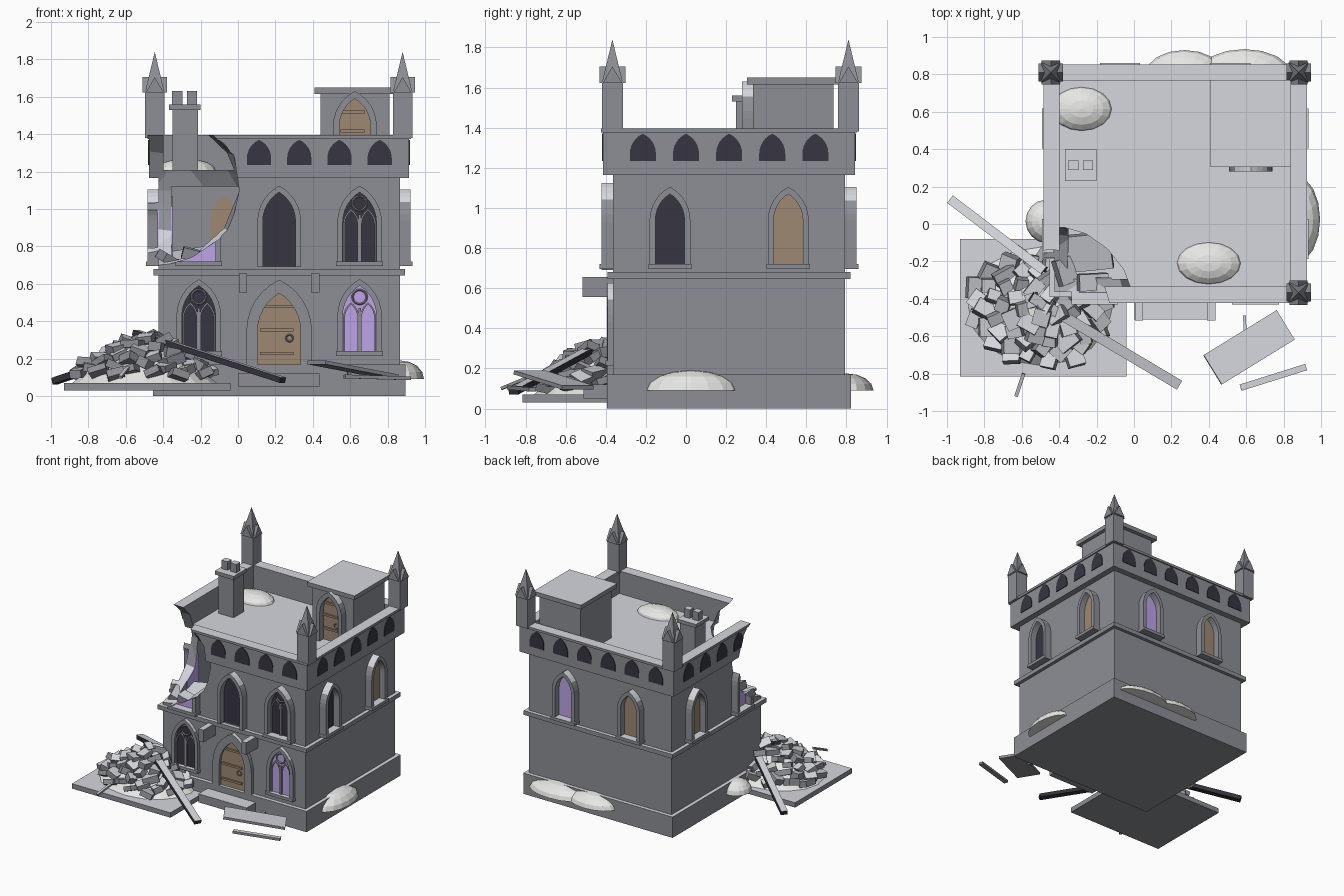
import bpy, bmesh, math, random
from mathutils import Vector, Matrix, Euler

random.seed(7)
cube = bpy.data.objects.get("Cube")
if cube:
    bpy.data.objects.remove(cube, do_unlink=True)


def material(name, r, g, b):
    m = bpy.data.materials.new(name)
    m.use_nodes = True
    m.diffuse_color = (r, g, b, 1)
    m.node_tree.nodes["Principled BSDF"].inputs["Base Color"].default_value = (r, g, b, 1)
    return m


STONE = material("grey stone", .27, .275, .305)
FROST = material("frosted stone", .67, .68, .73)
SNOW = material("snow", .8, .8, .79)
DARK = material("dark glass", .037, .036, .054)
VIOLET = material("violet glass", .54, .4, .85)
WOOD = material("brown wood", .34, .25, .17)
CHAR = material("charred wood", .035, .032, .045)

CENTRE = Vector((.22, .215, 0))
HALF = (.578, .645, .578, .645)   # wall distance: front, right, back, left
FRONT, RIGHT, BACK, LEFT = range(4)


def frost_tops(me, sign=1):
    # upward faces are pale with frost; a cutter leaves faces turned the other way
    me.materials.append(FROST)
    for f in me.polygons:
        f.material_index = int(f.normal.z * sign > .55)


def finish(name, bm, mat, cutters=()):
    bmesh.ops.recalc_face_normals(bm, faces=bm.faces)
    me = bpy.data.meshes.new(name)
    bm.to_mesh(me)
    bm.free()
    ob = bpy.data.objects.new(name, me)
    bpy.context.collection.objects.link(ob)
    me.materials.append(mat)
    if mat in (STONE, CHAR):
        frost_tops(me)
    for c in cutters:
        mod = ob.modifiers.new("cut", 'BOOLEAN')
        mod.operation, mod.solver, mod.object = 'DIFFERENCE', 'EXACT', c
    return ob


def block(name, centre, size, mat, rot=(0, 0, 0), cutters=()):
    bm = bmesh.new()
    bmesh.ops.create_cube(bm, size=1, matrix=Matrix.LocRotScale(
        Vector(centre), Euler(rot), Vector(size)))
    return finish(name, bm, mat, cutters)


def box(name, x, y, z, mat, cutters=()):
    ends = (x, y, z)
    return block(name, [(a + b) / 2 for a, b in ends], [b - a for a, b in ends], mat, cutters=cutters)


def band(name, out, z, cutters=()):
    # box round the whole plan, pushed out from the walls
    hx, hy = HALF[1] + out, HALF[0] + out
    return box(name, (CENTRE.x - hx, CENTRE.x + hx), (CENTRE.y - hy, CENTRE.y + hy), z, STONE, cutters)


def place(side, u, d, z):
    p = Vector((u, -HALF[side] - d, z))
    return Matrix.Rotation(side * math.pi / 2, 3, 'Z') @ p + CENTRE


def prism(name, pts, side, d0, d1, mat, cutters=()):
    bm = bmesh.new()
    back = [bm.verts.new(place(side, u, d0, z)) for u, z in pts]
    front = [bm.verts.new(place(side, u, d1, z)) for u, z in pts]
    bm.faces.new(back)
    bm.faces.new(front)
    for i in range(len(pts)):
        j = (i + 1) % len(pts)
        bm.faces.new((back[i], back[j], front[j], front[i]))
    return finish(name, bm, mat, cutters)


def arch(u, z0, top, w, rise, n=6):
    # pointed arch outline, from lower right round to lower left
    a = w / 2
    radius = (a * a + rise * rise) / (2 * a)
    end = math.atan2(rise, radius - a)
    half = [(a, z0)]
    for i in range(n + 1):
        t = end * i / n
        half.append((a - radius + radius * math.cos(t), top - rise + radius * math.sin(t)))
    return [(u + x, z) for x, z in half] + [(u - x, z) for x, z in half[-2::-1]]


def frame(name, side, u, z0, top, w, rise, b, d0, d1, cutters=()):
    outer = arch(u, z0, top + b * 1.2, w + 2 * b, rise + b * 1.2)
    prism(name, outer + arch(u, z0, top, w, rise)[::-1], side, d0, d1, STONE, cutters)


def rect(u, z0, z1, w):
    return [(u - w / 2, z0), (u + w / 2, z0), (u + w / 2, z1), (u - w / 2, z1)]


def ring(name, u, d, z, major, minor):
    bpy.ops.mesh.primitive_torus_add(
        major_radius=major, minor_radius=minor, major_segments=14, minor_segments=4,
        location=place(FRONT, u, d, z), rotation=(math.pi / 2, 0, 0))
    bpy.context.object.name = name
    bpy.context.object.data.materials.append(STONE)


def window(name, side, u, z0, top, w, glass, depth=.058, tracery=False, sill=True, cutters=()):
    rise = w * .9
    for d0, d1 in ((-.003, .006), (-.076, -.067)):   # outer and inner pane
        prism(name + "_glass", arch(u, z0, top, w, rise), side, d0, d1, glass, cutters)
    frame(name + "_frame", side, u, z0, top, w, rise, .029, -.01, depth, cutters)
    if sill:
        prism(name + "_sill", rect(u, z0 - .025, z0, w + .07), side, -.01, depth + .01, STONE, cutters)
    if tracery:
        prism(name + "_mullion", rect(u, z0, top - .12, .014), side, 0, .018, STONE)
        for s in (-1, 1):
            frame(name + "_light", side, u + s * w / 4, z0, top - .1, w / 2 - .022, .075, .009, 0, .016)
        ring(name + "_rose", u, .01, top - .06, .038, .006)


def door(name, u, z0, top, w, d, border, depth, bars):
    prism(name, arch(u, z0, top, w, w * .88), FRONT, d - .02, d + .006, WOOD)
    frame(name + "_frame", FRONT, u, z0, top, w, w * .88, border, d - .02, d + depth)
    for z in bars:
        prism(name + "_hinge", rect(u - .012, z, z + .016, w * .78), FRONT, d, d + .02, WOOD)
    ring(name + "_handle", u + w * .24, d + .012, z0 + .14, .018, .005)


def dome(name, centre, radii):
    bm = bmesh.new()
    bmesh.ops.create_uvsphere(bm, u_segments=16, v_segments=8, radius=1)
    bmesh.ops.delete(bm, geom=[v for v in bm.verts if v.co.z < -.01], context='VERTS')
    bmesh.ops.holes_fill(bm, edges=bm.edges, sides=0)
    bm.transform(Matrix.LocRotScale(Vector(centre), None, Vector(radii)))
    return finish(name, bm, SNOW)


def beam(name, p, q, width, height, mat):
    # transformed in the mesh, so the frosted side is the one that faces up
    p, q = Vector(p), Vector(q)
    rot = (q - p).to_track_quat('X', 'Z').to_euler()
    block(name, (p + q) / 2, ((q - p).length, width, height), mat, rot)


# hidden cutters: collapsed corner, upper room, parapet well
bm = bmesh.new()
bmesh.ops.create_icosphere(bm, subdivisions=2, radius=1, matrix=Matrix.LocRotScale(
    Vector((-.45, -.42, 1.1)), None, Vector((.48, .44, .42))))
breach = finish("breach_cutter", bm, STONE)
room = band("room_cutter", -.07, (.68, 1.12))
well = band("well_cutter", -.028, (1.1, 1.6))
for c in (breach, room, well):
    c.data.materials.pop()
    frost_tops(c.data, -1)
    c.hide_render = True
    c.display_type = 'WIRE'
BROKEN = (breach,)

# main body
band("plinth", .03, (0, .17))
band("walls", 0, (.16, 1.21), (room, breach))
band("string_course", .028, (.645, .68))
band("parapet", .05, (1.165, 1.375), (well, breach))
band("parapet_cap", .06, (1.375, 1.395), (well, breach))

# dark arches round the parapet
for side in range(4):
    count = 6 if side in (FRONT, BACK) else 5
    for i in range(count):
        u = (i - (count - 1) / 2) * .215
        if (side == FRONT and i == 0) or (side == LEFT and i == 4):
            continue
        near = (side == FRONT and i == 1) or (side == LEFT and i == 3)
        prism("parapet_arch", arch(u, 1.235, 1.37, .13, .1), side, .046, .055, DARK,
              BROKEN if near else ())

# front windows
window("front_upper_middle", FRONT, 0, .69, 1.09, .175, DARK, sill=False)
window("front_upper_right", FRONT, .43, .72, 1.09, .18, DARK, tracery=True)
window("front_lower_left", FRONT, -.43, .24, .59, .18, DARK, .028, True)
window("front_lower_right", FRONT, .43, .24, .59, .18, VIOLET, .028, True)
window("front_broken", FRONT, -.43, .72, 1.09, .18, VIOLET, cutters=BROKEN)
# side and back windows
for side, first, second in ((RIGHT, DARK, WOOD), (BACK, VIOLET, WOOD), (LEFT, WOOD, VIOLET)):
    for u, glass in ((-.295, first), (.295, second)):
        window("side_window", side, u, .72, 1.07, .145, glass,
               cutters=BROKEN if side == LEFT and u > 0 else ())

# entrance: door, brackets and step
door("front_door", 0, .17, .55, .23, 0, .06, .03, (.22, .345, .47))
for s in (-1, 1):
    prism("door_bracket", rect(s * .193, .555, .655, .044), FRONT, 0, .152, STONE)
box("door_step", (0, .435), (-.51, -.36), (.05, .12), STONE)

# corner pinnacles
for x, y in ((.88, -.367), (.88, .81), (-.445, .81)):
    block("pinnacle_post", (x, y, 1.505), (.104, .104, .25), STONE)
    for turn in (0, math.pi / 2):
        bm = bmesh.new()
        bmesh.ops.create_cone(bm, cap_ends=True, segments=3, radius1=.056, radius2=.056, depth=.13)
        bm.transform(Matrix.Translation((x, y, 1.65)) @ Matrix.Rotation(turn, 4, 'Z')
                     @ Matrix.Rotation(math.pi / 2, 4, 'X'))
        finish("pinnacle_gable", bm, STONE)
    bm = bmesh.new()
    bmesh.ops.create_cone(bm, cap_ends=True, segments=4, radius1=.075, radius2=0, depth=.22,
                          matrix=Matrix.Translation((x, y, 1.73)) @ Matrix.Rotation(math.pi / 4, 4, 'Z'))
    finish("pinnacle_spire", bm, STONE)

# roof hut and chimney
box("roof_hut", (.44, .81), (.335, .735), (1.2, 1.62), STONE)
box("roof_hut_cap", (.41, .84), (.305, .77), (1.615, 1.65), STONE)
door("hut_door", .405, 1.21, 1.59, .165, -.698, .034, .055, (1.3, 1.41, 1.51))
box("chimney", (-.35, -.215), (.25, .385), (1.2, 1.53), STONE)
box("chimney_cap", (-.37, -.2), (.23, .4), (1.53, 1.56), STONE)
for x in (-.325, -.245):
    box("chimney_pot", (x - .027, x + .027), (.29, .34), (1.55, 1.63), STONE)

# snow drifts
dome("roof_snow_left", (-.28, .615, 1.2), (.165, .12, .07))
dome("roof_snow_right", (.4, -.21, 1.2), (.175, .115, .07))
dome("right_drift", (.87, .025, .09), (.125, .23, .1))
dome("back_drift_west", (.27, .8, .09), (.21, .13, .085))
dome("back_drift_east", (.59, .8, .09), (.25, .135, .085))
dome("left_drift", (-.47, .015, .09), (.11, .115, .09))

# rubble heap on its slab
box("rubble_slab", (-.93, -.04), (-.815, -.08), (.03, .07), STONE)
bm = bmesh.new()
bmesh.ops.create_cone(bm, cap_ends=True, segments=16, radius1=.39, radius2=.12, depth=.21,
                      matrix=Matrix.LocRotScale(Vector((-.5, -.44, .172)), None, Vector((1, .82, 1))))
finish("rubble_mound", bm, SNOW)
for i in range(66):
    r, t = .96 * math.sqrt((i + .5) / 66), i * 2.4
    size = [random.uniform(.06, .125), random.uniform(.055, .095), random.uniform(.035, .055)]
    block("rubble_block", (-.5 + .4 * r * math.cos(t), -.44 + .32 * r * math.sin(t),
                           .1 + .21 * min(1, 1.25 * (1 - r))), size, STONE,
          (random.uniform(-.5, .5), random.uniform(-.5, .5), random.uniform(0, 3)))

# masonry lying inside the breach
block("fallen_slab", (-.25, -.15, .74), (.26, .2, .04), STONE, (.3, -.15, .1))
block("fallen_block", (-.22, -.31, .75), (.16, .09, .06), STONE, (.1, .25, .05))
block("leaning_block", (-.37, -.25, .73), (.1, .14, .05), STONE, (.2, .5, .4))

# fallen timbers and boards
beam("left_timber", (-.98, .13, .08), (-.48, -.25, .25), .05, .035, CHAR)
beam("right_timber", (-.55, -.39, .34), (.24, -.86, .085), .055, .03, CHAR)
beam("wide_board", (.42, -.78, .18), (.81, -.54, .105), .185, .02, STONE)
beam("narrow_board", (.57, -.875, .105), (.92, -.765, .095), .035, .02, STONE)
beam("short_stick", (.595, -.58, .12), (.59, -.49, .12), .015, .015, STONE)
beam("rubble_stick", (-.63, -.92, .1), (-.59, -.8, .15), .02, .015, STONE)
